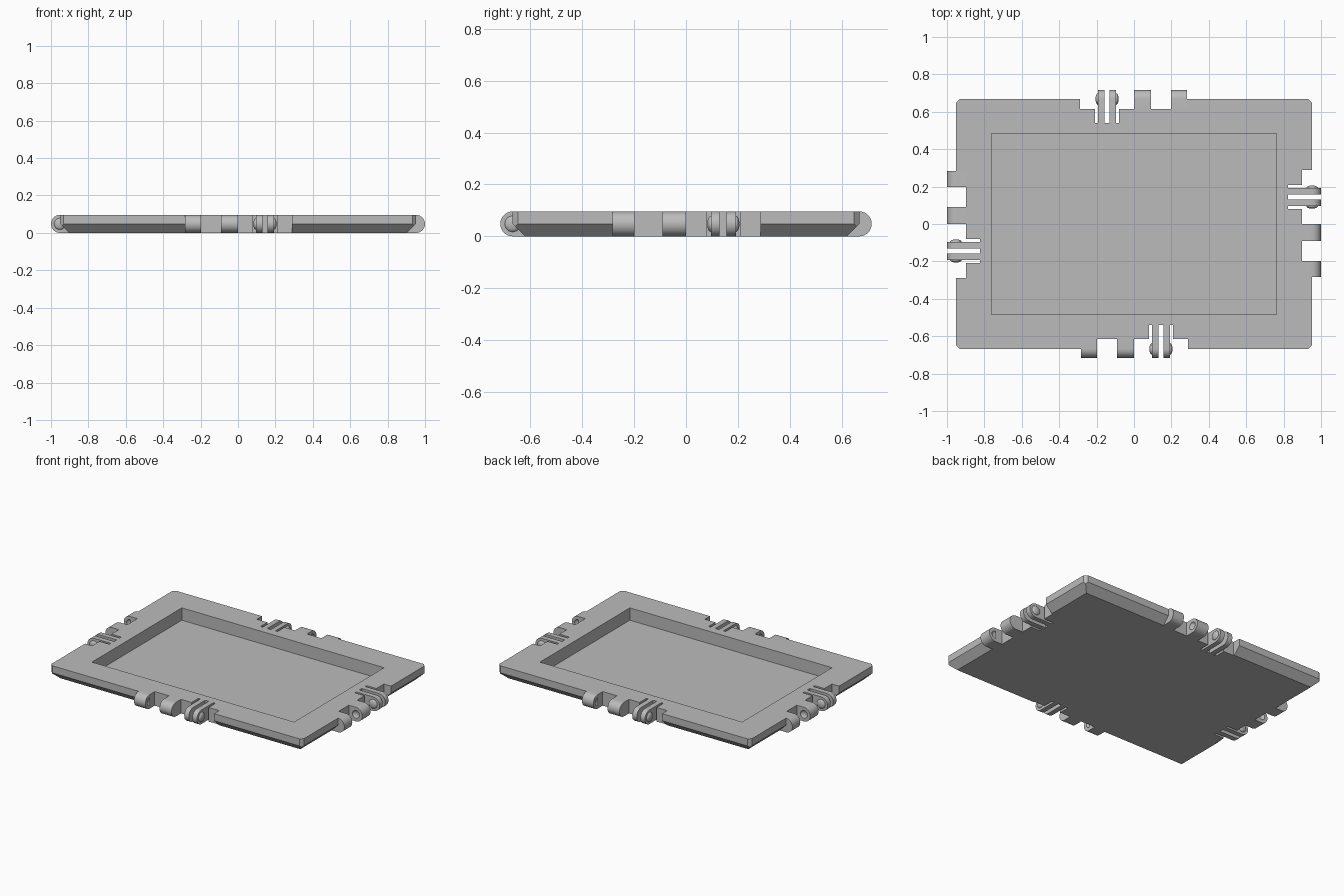
import bpy, bmesh, math
from mathutils import Matrix, Vector

if "Cube" in bpy.data.objects:
    bpy.data.objects.remove(bpy.data.objects["Cube"], do_unlink=True)

HX, HY, H = 0.952, 0.668, 0.096   # plate half sizes and thickness
R = H / 2                         # hinge knuckle radius

grey = bpy.data.materials.new("plain grey")
grey.use_nodes = True
colour = (0.5, 0.5, 0.5, 1)
grey.diffuse_color = colour
grey.node_tree.nodes["Principled BSDF"].inputs["Base Color"].default_value = colour


def add(name, bm, matrix=Matrix()):
    bmesh.ops.recalc_face_normals(bm, faces=bm.faces)
    bm.transform(matrix)
    mesh = bpy.data.meshes.new(name)
    bm.to_mesh(mesh)
    bm.free()
    mesh.materials.append(grey)
    obj = bpy.data.objects.new(name, mesh)
    bpy.context.collection.objects.link(obj)
    return obj


def box(size, centre):
    bm = bmesh.new()
    bmesh.ops.create_cube(bm, size=1, matrix=Matrix.Translation(centre) @ Matrix.Diagonal((*size, 1)))
    return bm


def prism(points, offset):
    bm = bmesh.new()
    face = bm.faces.new([bm.verts.new(p) for p in points])
    extruded = bmesh.ops.extrude_face_region(bm, geom=[face])["geom"]
    moved = [v for v in extruded if isinstance(v, bmesh.types.BMVert)]
    bmesh.ops.translate(bm, verts=moved, vec=offset)
    return bm


def dome(x, radius):
    bm = bmesh.new()
    scale = Matrix.Diagonal((0.014, radius, radius, 1))
    bmesh.ops.create_uvsphere(bm, u_segments=24, v_segments=12, radius=1,
                              matrix=Matrix.Translation((x, 0, R)) @ scale)
    return bm


def smooth(obj):
    bpy.ops.object.select_all(action="DESELECT")
    obj.select_set(True)
    bpy.context.view_layer.objects.active = obj
    bpy.ops.object.shade_smooth_by_angle(angle=math.radians(35))


def cut(obj, cutter):
    mod = obj.modifiers.new("cut", "BOOLEAN")
    mod.operation = "DIFFERENCE"
    mod.solver = "EXACT"
    mod.object = cutter
    bpy.context.view_layer.objects.active = obj
    bpy.ops.object.modifier_apply(modifier=mod.name)
    bpy.data.objects.remove(cutter, do_unlink=True)


def rounded_bar(name, x0, x1, y0, matrix):
    # Bar along y with a half-round outer end centred on y = 0
    points = [(x0, y0, 0), (x0, y0, H)]
    for i in range(17):
        a = math.pi / 2 + math.pi * i / 16
        points.append((x0, R * math.cos(a), R + R * math.sin(a)))
    return add(name, prism(points, (x1 - x0, 0, 0)), matrix)


# Plate with clipped corners and a bevelled underside
bm = box((2 * HX, 2 * HY, H), (0, 0, R))
planes = []
for sx, sy in ((1, 0), (-1, 0), (0, 1), (0, -1)):
    planes.append(((sx * HX, sy * HY, 0.048), (sx, sy, -1)))
for sx in (1, -1):
    for sy in (1, -1):
        planes.append(((sx * HX, sy * (HY - 0.02), 0), (sx, sy, 0)))
for point, normal in planes:
    bmesh.ops.bisect_plane(bm, geom=bm.verts[:] + bm.edges[:] + bm.faces[:], plane_co=point,
                           plane_no=Vector(normal).normalized(), clear_outer=True)
    bmesh.ops.holes_fill(bm, edges=[e for e in bm.edges if e.is_boundary], sides=0)
plate = add("tray_plate", bm)

# Sunken panel in the top
cut(plate, add("recess_cutter", box((1.524, 0.968, 0.2), (0, 0, 0.112))))

# The same hinge set on every edge
for i, side in enumerate(("front", "right", "back", "left")):
    place = Matrix.Rotation(i * math.pi / 2, 4, "Z") @ Matrix.Translation((0, -(HX if i % 2 else HY), 0))

    # Stepped notch in the plate edge
    notch = [(-0.283, -0.1), (0.288, -0.1), (0.288, 0.054), (0.208, 0.054),
             (0.208, 0.128), (0.08, 0.128), (0.08, 0.054), (-0.283, 0.054)]
    cutter = prism([(x, y, -0.1) for x, y in notch], (0, 0, 0.4))
    cut(plate, add("notch_cutter", cutter, place))

    # Socket knuckles with facing dimples
    for name, x0, x1, dimple in (("outer", -0.283, -0.198, -0.198), ("inner", -0.09, 0, -0.09)):
        knuckle = rounded_bar(f"{side}_{name}_knuckle", x0, x1, 0.054, place)
        cut(knuckle, add("dimple_cutter", dome(dimple, 0.026), place))
        smooth(knuckle)

    # Spring prongs with snap bumps on their outer faces
    for name, x0, x1, bump in (("first", 0.096, 0.13, 0.096), ("second", 0.157, 0.192, 0.192)):
        smooth(rounded_bar(f"{side}_{name}_prong", x0, x1, 0.128, place))
        smooth(add(f"{side}_{name}_bump", dome(bump, 0.031), place))
